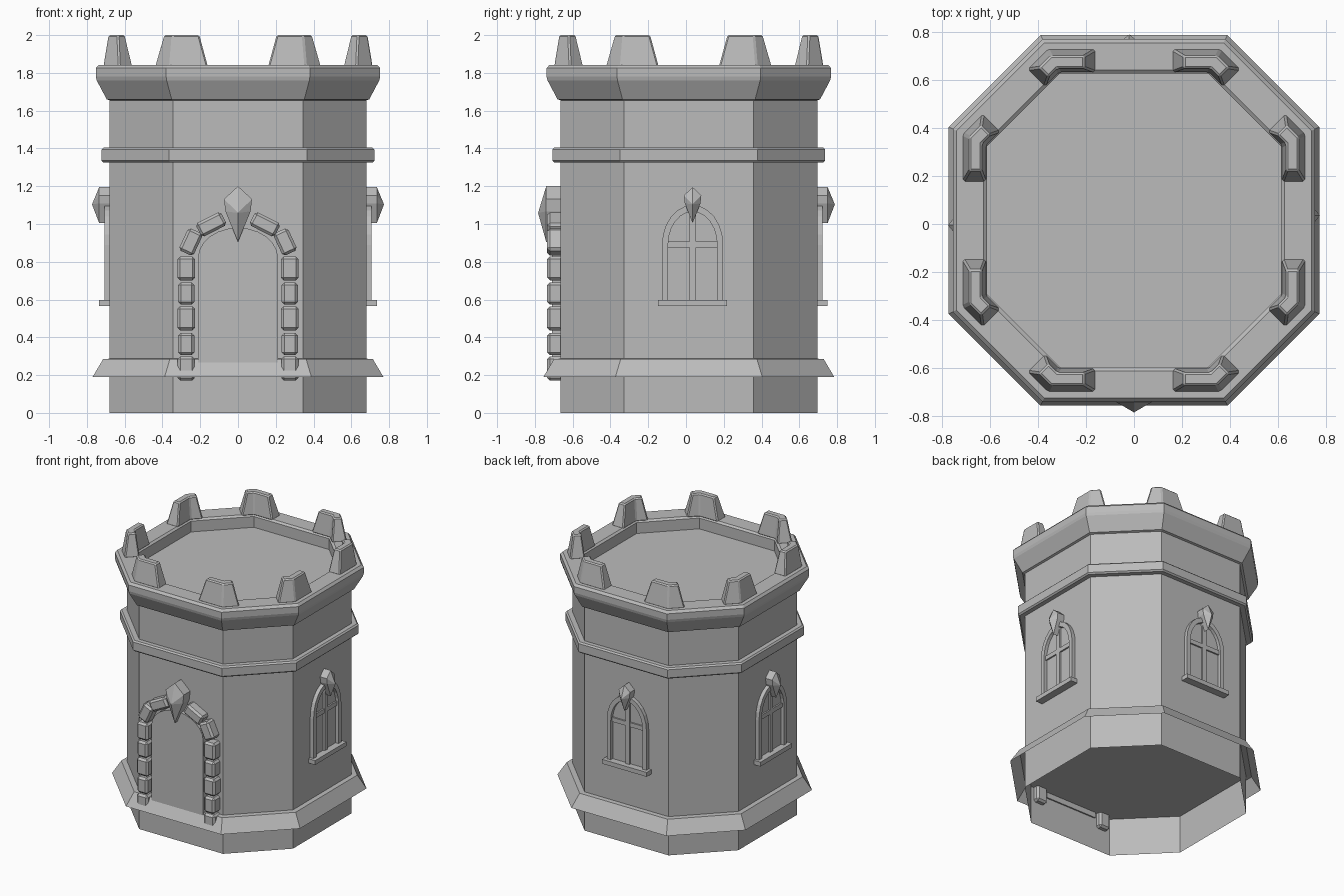
import bpy, bmesh, math
from mathutils import Matrix, Vector

if "Cube" in bpy.data.objects:
    bpy.data.objects.remove(bpy.data.objects["Cube"])

CENTRE = Vector((0, 0.015, 0))
RATIO = 0.505          # half side of the octagon over its half width
WALL = 0.68

stone = bpy.data.materials.new("grey_stone")
stone.use_nodes = True
GREY = (0.5, 0.5, 0.5, 1)
stone.diffuse_color = GREY
stone.node_tree.nodes["Principled BSDF"].inputs["Base Color"].default_value = GREY


def make(name, verts, faces, turn=0, bevel=0, fix=True):
    """Mesh object, turned by quarter turns about the tower axis."""
    bm = bmesh.new()
    vs = [bm.verts.new(v) for v in verts]
    for f in faces:
        bm.faces.new([vs[i] for i in f])
    if fix:
        bmesh.ops.recalc_face_normals(bm, faces=bm.faces)
    if bevel:
        bmesh.ops.bevel(bm, geom=list(bm.edges), offset=bevel, segments=1,
                        affect='EDGES', clamp_overlap=True)
    bm.transform(Matrix.Translation(CENTRE) @ Matrix.Rotation(turn * math.pi / 2, 4, 'Z'))
    mesh = bpy.data.meshes.new(name)
    bm.to_mesh(mesh)
    bm.free()
    mesh.materials.append(stone)
    obj = bpy.data.objects.new(name, mesh)
    bpy.context.collection.objects.link(obj)
    return obj


def octagon(a, z):
    b = a * RATIO
    return [(a, -b, z), (a, b, z), (b, a, z), (-b, a, z),
            (-a, b, z), (-a, -b, z), (-b, -a, z), (b, -a, z)]


def tower_ring(name, profile, cap=False):
    """Sweep an outside profile of (half width, height) around the octagon."""
    verts = [v for a, z in profile for v in octagon(a, z)]
    faces = [(r * 8 + i, r * 8 + (i + 1) % 8, r * 8 + 8 + (i + 1) % 8, r * 8 + 8 + i)
             for r in range(len(profile) - 1) for i in range(8)]
    if cap:
        faces.append(range(len(verts) - 8, len(verts)))
    return make(name, verts, faces, fix=False)


def loft(name, lower, upper, turn=0, bevel=0):
    """Closed solid between two matching outlines."""
    n = len(lower)
    faces = [range(n), range(n, 2 * n)]
    faces += [(i, (i + 1) % n, n + (i + 1) % n, n + i) for i in range(n)]
    return make(name, lower + upper, faces, turn, bevel)


def slab(name, outline, d0, d1, turn=0, bevel=0):
    """Plate on a wall: outline in (x, z), between two depths from the axis."""
    return loft(name, [(x, -d0, z) for x, z in outline],
                [(x, -d1, z) for x, z in outline], turn, bevel)


def box(x0, x1, z0, z1):
    return [(x0, z0), (x1, z0), (x1, z1), (x0, z1)]


def arch(cx, half, base, spring, top, steps=12):
    pts = [(cx + half, base)]
    for i in range(steps + 1):
        t = math.pi * i / steps
        pts.append((cx + half * math.cos(t), spring + (top - spring) * math.sin(t)))
    return pts + [(cx - half, base)]


def gem(name, cx, half, z0, z1, d0, d1, d2, turn=0):
    """Faceted keystone: hexagonal back with a point in front."""
    h = z1 - z0
    out = [(cx, z0), (cx + half * .9, z0 + h * .55), (cx + half, z0 + h * .77), (cx, z1),
           (cx - half, z0 + h * .77), (cx - half * .9, z0 + h * .55)]
    verts = [(x, -d, z) for d in (d0, d1) for x, z in out] + [(cx, -d2, z0 + h * .52)]
    faces = [range(6)] + [(i, (i + 1) % 6, 6 + (i + 1) % 6, 6 + i) for i in range(6)]
    faces += [(6 + i, 6 + (i + 1) % 6, 12) for i in range(6)]
    make(name, verts, faces, turn)


# Tower shell, open below, with a raised underside
tower_ring("tower_wall", [(WALL, 0), (WALL, 1.67)])
make("tower_underside", octagon(WALL, 0.28), [range(7, -1, -1)], fix=False)
tower_ring("base_skirt", [(0.77, 0.19), (0.714, 0.285), (WALL, 0.287)])
tower_ring("middle_band", [(WALL, 1.325), (0.712, 1.325), (0.722, 1.335),
                           (0.722, 1.395), (0.712, 1.405), (WALL, 1.405)])
# Parapet with its walkway and the sunken roof
tower_ring("parapet", [(WALL, 1.655), (0.695, 1.66), (0.748, 1.76), (0.753, 1.78),
                       (0.753, 1.825), (0.738, 1.842), (0.625, 1.842),
                       (0.61, 1.83), (0.61, 1.75)], cap=True)


# Bent battlements over each corner
def battlement_outline(outer, inner, end, wing, z):
    s = math.sqrt(0.5)
    tip = Vector((outer * RATIO + wing * s, outer - wing * s))
    gap = (outer - inner) * (1 + RATIO) / 2
    back = tip - Vector((gap, gap))
    return [(end, outer, z), (outer * RATIO, outer, z), (tip.x, tip.y, z),
            (back.x, back.y, z), (inner * RATIO, inner, z), (end, inner, z)]


low = battlement_outline(0.712, 0.615, 0.16, 0.118, 1.835)
high = battlement_outline(0.685, 0.632, 0.205, 0.07, 2.0)
for turn in range(4):
    for side in (1, -1):
        ends = [[(side * x, y, z) for x, y, z in ring] for ring in (low, high)]
        loft("battlement", *ends, turn=turn, bevel=0.008)

# Windows on the three walls without the door
C = 0.02
for turn in (1, 2, 3):
    outer = arch(C, 0.162, 0.59, 0.89, 1.1)
    inner = arch(C, 0.13, 0.59, 0.89, 1.065)
    n = len(outer)
    verts = [(x, -d, z) for ring, d in ((outer, WALL - .01), (outer, 0.708),
             (inner, 0.708), (inner, WALL - .01)) for x, z in ring]
    faces = [(r * n + i, r * n + i + 1, r * n + n + i + 1, r * n + n + i)
             for r in range(3) for i in range(n - 1)]
    make("window_frame", verts, faces, turn)
    slab("window_pane", inner, WALL - .01, WALL + .004, turn)
    slab("window_upright", box(C - .017, C + .017, 0.59, 1.06), WALL - .01, 0.698, turn)
    slab("window_crossbar", box(C - .13, C + .13, 0.875, 0.907), WALL - .01, 0.695, turn)
    slab("window_sill", box(C - .183, C + .183, 0.565, 0.597), WALL - .01, 0.735, turn)
    gem("window_keystone", C, 0.046, 1.005, 1.195, WALL - .01, 0.735, 0.773, turn)

# Door panel
slab("door_panel", arch(0, 0.212, 0.24, 0.82, 0.98), WALL - .01, 0.725)


# Door surround of rounded stones
def door_stone(cx, cz, w, h, tilt=0):
    rot = Matrix.Rotation(tilt, 2)
    pts = [rot @ Vector(p) + Vector((cx, cz)) for p in box(-w / 2, w / 2, -h / 2, h / 2)]
    slab("door_stone", [tuple(p) for p in pts], WALL - .04, 0.75, bevel=0.014)


for side in (1, -1):
    for i, (cz, w) in enumerate(((.235, .09), (.365, .085), (.5, .095), (.632, .085), (.765, .092))):
        door_stone(side * 0.274, cz, w, 0.126 if i % 2 == 0 else 0.118)
    door_stone(side * 0.25, 0.905, 0.085, 0.13, side * math.radians(25))
    door_stone(side * 0.142, 0.998, 0.08, 0.15, side * math.radians(63))
gem("door_keystone", 0, 0.074, 0.905, 1.2, WALL - .01, 0.755, 0.798)
